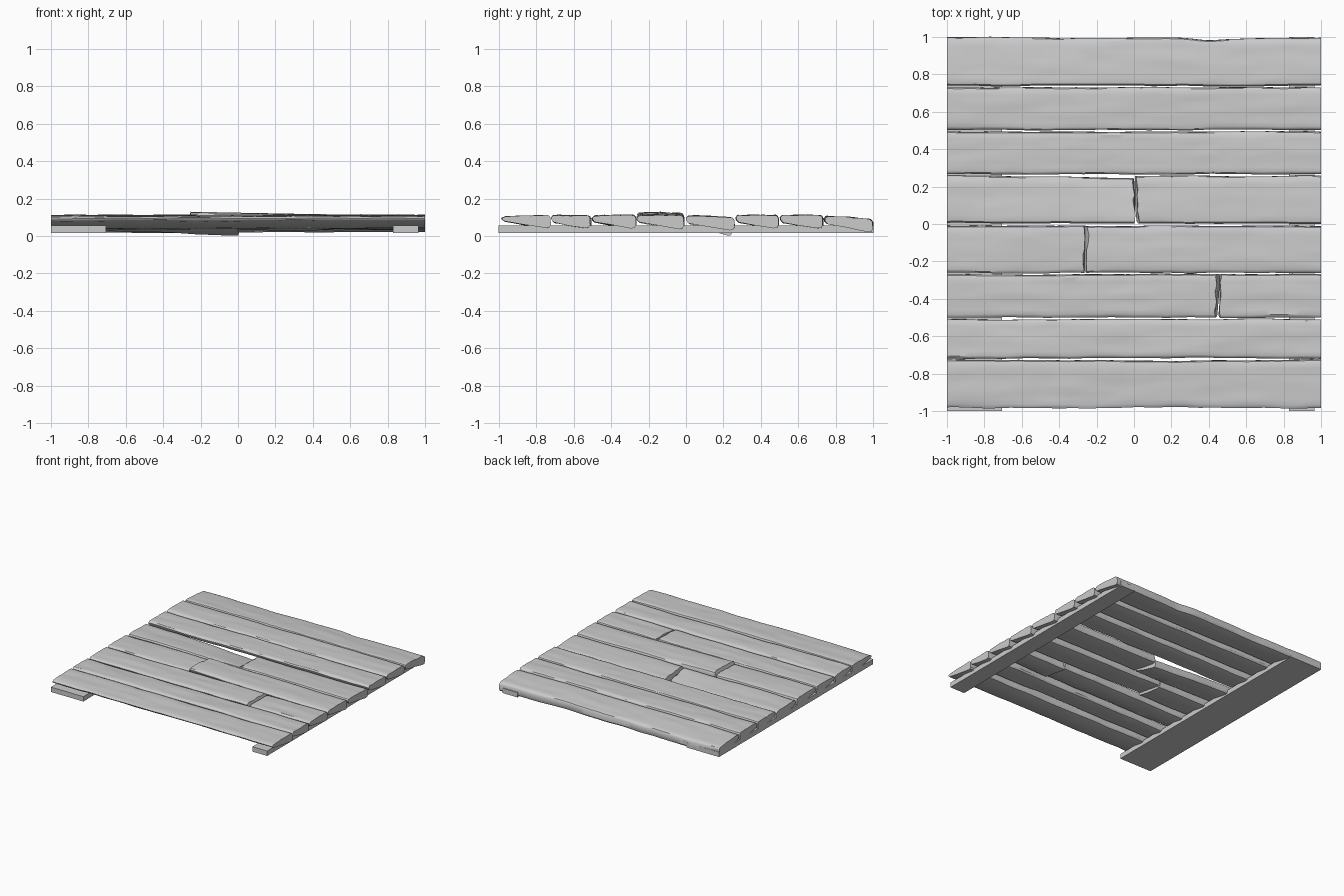
import bpy, bmesh, math
from mathutils import Vector, noise

if "Cube" in bpy.data.objects:
    bpy.data.objects.remove(bpy.data.objects["Cube"])


def lerp(a, b, t):
    return a + (b - a) * t


def section(y0, y1, ta, tb, ba, bb):
    """Wedge-shaped board profile with worn corners, as (y, z, is_top) points."""
    w = y1 - y0
    pts = [(y0 + 0.003, lerp(ta, ba, 0.65)), (y0, lerp(ta, ba, 0.35)),
           (y0 + 0.008, ta - 0.003)]
    for i in range(9):
        t = 0.07 + 0.86 * i / 8
        pts.append((y0 + w * t, lerp(ta, tb, t) + 0.002 * math.sin(math.pi * t)))
    pts += [(y1 - 0.007, tb - 0.004), (y1 - 0.001, tb - 0.014),
            (y1, lerp(tb, bb, 0.75)), (y1 - 0.008, bb + 0.003),
            (y1 - 0.026, bb), (lerp(y0, y1, 0.45), lerp(ba, bb, 0.5)),
            (y0 + 0.015, ba)]
    return pts


def plank(name, prof, x0=-1.0, x1=1.0, break0=0.0, break1=0.0,
          lift0=0.0, lift1=0.0, twist0=0.0, twist1=0.0, notch=0.0, seed=0):
    """Sweep the profile along x; broken ends get slope, jaggedness, lift and twist."""
    sec = section(*prof)
    yc = (prof[0] + prof[1]) / 2
    zb = min(p[1] for p in sec)
    zt = max(p[1] for p in sec)
    n = max(12, int((x1 - x0) * 26))
    bm = bmesh.new()
    rings = []
    for i in range(n + 1):
        t = i / n
        ring = []
        for y, z in sec:
            h = (z - zb) / (zt - zb)
            jag = 0.014 * noise.noise(Vector((seed * 3.1, y * 22, z * 15)))
            a = x0 + ((break0 * h + jag) if break0 else 0)
            b = x1 - ((break1 * h - jag) if break1 else 0)
            x = lerp(a, b, t)
            # wood grain dents on the faces, wobble along the edges
            dz = 0.004 * noise.noise(Vector((x * 2.2, y * 17, seed * 5.3)))
            dz += 0.003 * noise.noise(Vector((x * 7, y * 30, seed * 2.7 + 9)))
            side = (y - yc) / (prof[1] - prof[0]) * 2
            dy = 0.006 * side * noise.noise(Vector((x * 2.5, side, seed * 7.7)))
            dy += 0.003 * noise.noise(Vector((x * 9, side * 2, seed + 0.5)))
            if side > 0.7:
                dy -= notch * math.exp(-((x - 0.4) / 0.16) ** 2)
            w0, w1 = (1 - t) ** 2, t ** 2
            lift = lift0 * w0 + lift1 * w1
            tw = twist0 * w0 + twist1 * w1
            yy = y + dy - abs(tw) * max(side, 0) * 0.1
            ring.append(bm.verts.new((x, yy, max(0.002, z + dz + lift + tw * (y - yc)))))
        rings.append(ring)
    m = len(sec)
    for a, b in zip(rings, rings[1:]):
        for j in range(m):
            k = (j + 1) % m
            bm.faces.new((a[j], a[k], b[k], b[j]))
    bm.faces.new(rings[0])
    bm.faces.new(rings[-1])
    bmesh.ops.recalc_face_normals(bm, faces=bm.faces)
    return finish(name, bm, True)


def finish(name, bm, smooth):
    me = bpy.data.meshes.new(name)
    bm.to_mesh(me)
    bm.free()
    ob = bpy.data.objects.new(name, me)
    bpy.context.collection.objects.link(ob)
    if smooth:
        bpy.ops.object.select_all(action='DESELECT')
        ob.select_set(True)
        bpy.context.view_layer.objects.active = ob
        bpy.ops.object.shade_smooth_by_angle(angle=math.radians(32))
    return ob


def beam(name, x0, x1):
    bm = bmesh.new()
    bmesh.ops.create_cube(bm, size=1)
    for v in bm.verts:
        v.co = (lerp(x0, x1, v.co.x + 0.5), v.co.y * 2, 0.035 + v.co.z * 0.04)
    return finish(name, bm, False)


# Support beams under the boards
beam("wide_beam", -1.0, -0.705)
beam("narrow_beam", 0.83, 0.965)

# Whole boards: y range, top heights, bottom heights
plank("plank_front", (-0.983, -0.728, 0.102, 0.110, 0.079, 0.041), seed=1)
plank("plank_second", (-0.718, -0.508, 0.109, 0.107, 0.072, 0.041), seed=2)
plank("plank_sixth", (0.266, 0.494, 0.111, 0.109, 0.072, 0.041), seed=3)
plank("plank_seventh", (0.503, 0.730, 0.109, 0.110, 0.070, 0.041), seed=4)
plank("plank_back", (0.738, 0.997, 0.107, 0.089, 0.066, 0.020), notch=0.015, seed=5)

# Snapped boards, each in two pieces
third = (-0.500, -0.268, 0.107, 0.110, 0.076, 0.040)
plank("plank_third_left", third, x1=0.462, break1=0.025, lift1=0.003, seed=6)
plank("plank_third_right", third, x0=0.452, break0=0.014, lift0=-0.004, seed=7)

fourth = (-0.261, -0.009, 0.110, 0.109, 0.074, 0.036)
plank("plank_fourth_left", fourth, x1=-0.258, break1=0.008, lift1=-0.003, seed=8)
plank("plank_fourth_right", fourth, x0=-0.27, break0=0.022, lift0=0.016,
      twist0=-0.02, seed=9)

fifth = (0.003, 0.258, 0.108, 0.097, 0.068, 0.030)
plank("plank_fifth_left", fifth, x1=0.004, break1=0.006, lift1=-0.018,
      twist1=-0.12, seed=10)
plank("plank_fifth_right", fifth, x0=0.0, break0=0.02, lift0=0.002, seed=11)
